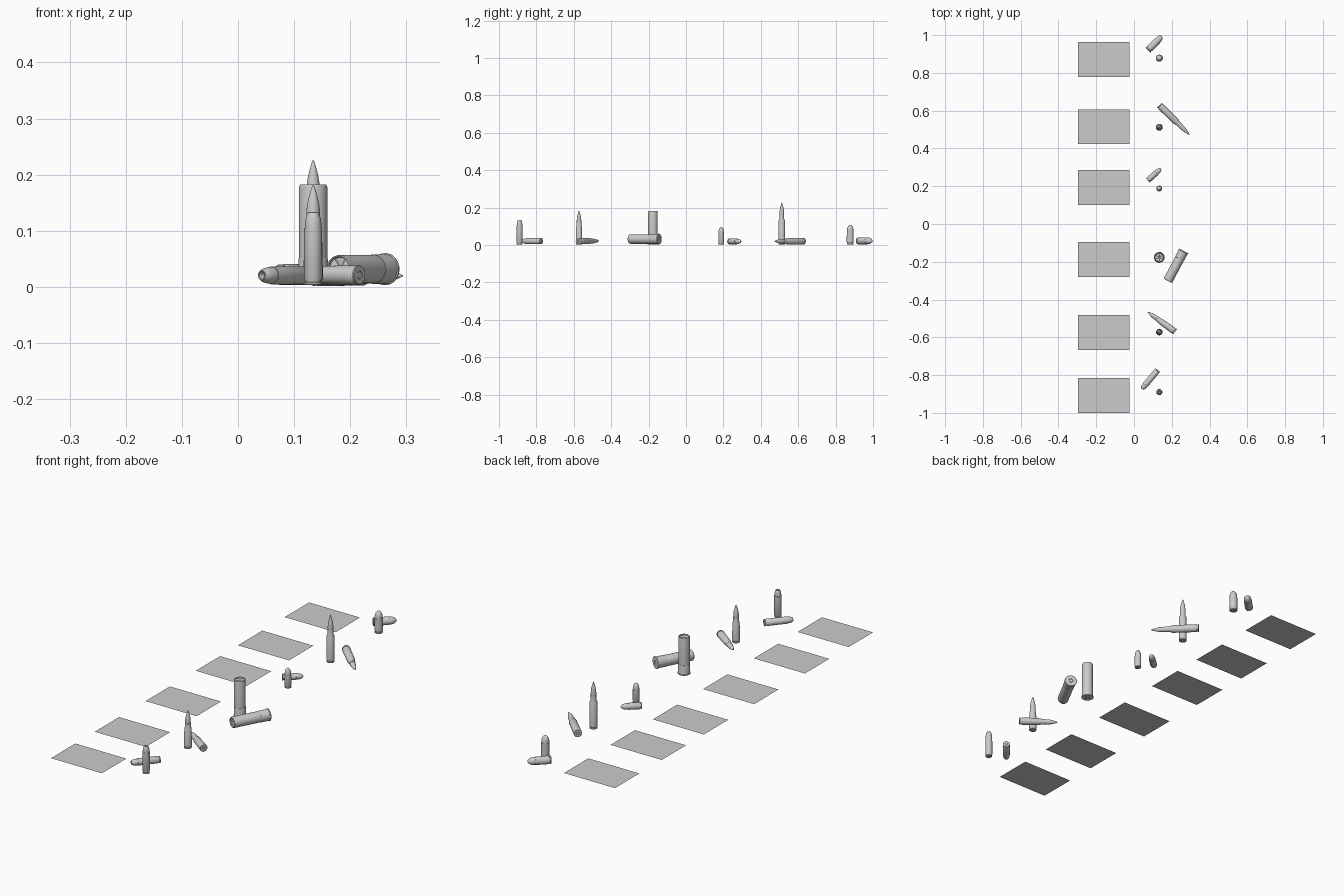
import bpy, bmesh, math
from mathutils import Vector

if "Cube" in bpy.data.objects:
    bpy.data.objects.remove(bpy.data.objects["Cube"])

SEG = 48
STAND_X, LIFT = 0.134, 0.003


def lathe(name, profile, folds=None):
    """Revolve (r, z) points; folds maps a point index to a wave height."""
    folds = folds or {}
    bm = bmesh.new()
    rings = []
    for i, (r, z) in enumerate(profile):
        if r < 1e-6:
            rings.append([bm.verts.new((0, 0, z))])
            continue
        ring = []
        for s in range(SEG):
            a = 2 * math.pi * s / SEG
            dz = folds.get(i, 0) * abs(math.cos(3 * a))
            ring.append(bm.verts.new((r * math.cos(a), r * math.sin(a), z + dz)))
        rings.append(ring)
    for lo, hi in zip(rings, rings[1:]):
        for s in range(SEG):
            t = (s + 1) % SEG
            if len(lo) == 1:
                bm.faces.new((lo[0], hi[t], hi[s]))
            elif len(hi) == 1:
                bm.faces.new((lo[s], lo[t], hi[0]))
            else:
                bm.faces.new((lo[s], lo[t], hi[t], hi[s]))
    me = bpy.data.meshes.new(name)
    bm.to_mesh(me)
    bm.free()
    return me


def head(r, rim):
    """Base with primer recess, rim and extractor groove."""
    p = 0.4 * r
    return [(0, .0006), (p * .9, .0006), (p, 0.0012), (p * 1.08, 0), (rim - .0012, 0),
            (rim, .0012), (rim, .004), (r * .84, .0052), (r * .84, .0075), (r, .0125)]


def nose(r, z0, z1, tip, round_nose):
    """Bullet curve from radius r at z0 to radius tip at z1."""
    pts = []
    for i in range(13):
        t = math.sin(i / 12 * math.pi / 2) if round_nose else i / 12
        k = math.sqrt(max(0, 1 - t * t)) if round_nose else 1 - t ** 1.75
        pts.append((tip + (r - tip) * k, z0 + (z1 - z0) * t))
    return pts


def pistol(r, mouth, length, br):
    return (head(r, r - .0003) + [(r * .985, mouth), (br, mouth + .0002), (br, mouth + .005)]
            + nose(br, mouth + .005, length, 0, True)[1:])


def rifle(r, sh_r, sh_z, neck_r, neck_z, mouth, length):
    br = neck_r - .001
    return (head(r, r - .0002) + [(sh_r, sh_z), (neck_r, neck_z), (neck_r, mouth), (br, mouth + .0002)]
            + nose(br, mouth + .008, length, .0012, False) + [(0, length + .0003)])


# Hollow-point magnum round
mag = head(.0162, .0160) + [(.0160, .102), (.0148, .1022), (.0146, .110), (.0135, .118),
                            (.0115, .125), (.009, .1295), (.0078, .130), (.0066, .1292),
                            (.004, .118), (0, .116)]
# Shotgun shell with brass head and folded crimp
R = .0252
shell = [(0, .001), (.008, .001), (.009, .0018), (.010, 0), (.0275, 0), (.0285, .001),
         (.0285, .004), (.0265, .005), (.0262, .007), (.0262, .046), (.0258, .0475), (R, .0478),
         (R, .174), (.0246, .1775), (.0232, .179), (.0215, .178), (.0205, .174),
         (.012, .1715), (.004, .170), (0, .170)]

# name, profile, length, standing y, lying centre, pointing angle, lying radius
rounds = [
    ("hollow_point_round", mag, .130, -.89, (.084, -.823), 230, .0175),
    ("short_rifle_round", rifle(.0175, .0158, .094, .0132, .101, .120, .178),
     .178, -.572, (.145, -.518), 144, .018),
    ("shotgun_shell", shell, .179, -.177, (.221, -.222), 242, .0285),
    ("small_pistol_round", pistol(.0155, .060, .093, .0140),
     .093, .188, (.108, .262), 42, .0158),
    ("long_rifle_round", rifle(.0182, .0176, .123, .0132, .135, .159, .2225),
     .2225, .512, (.214, .551), -44.4, .0168),
    ("large_pistol_round", pistol(.0187, .070, .104, .0175),
     .104, .878, (.111, .957), 45, .0188),
]


def place(name, me, loc, rot=(0, 0, 0)):
    ob = bpy.data.objects.new(name, me)
    bpy.context.collection.objects.link(ob)
    ob.location, ob.rotation_euler = loc, rot
    return ob


for name, prof, length, y, c, ang, lie_r in rounds:
    folds = {len(prof) - 3: .003, len(prof) - 2: .0015} if name == "shotgun_shell" else None
    me = lathe(name, prof, folds)
    # Upright copy
    up = place(name + "_standing", me, (STAND_X, y, LIFT))
    bpy.ops.object.select_all(action='DESELECT')
    up.select_set(True)
    bpy.context.view_layer.objects.active = up
    bpy.ops.object.shade_smooth_by_angle(angle=math.radians(30))
    # Copy lying on its side
    a = math.radians(ang)
    d = Vector((math.cos(a), math.sin(a), 0))
    base = Vector((c[0], c[1], lie_r + LIFT)) - d * length / 2
    place(name + "_lying", me, base, (0, math.pi / 2, a))

# Flat cards beside each pair
for i, cy in enumerate((-.907, -.574, -.188, .194, .515, .870)):
    bm = bmesh.new()
    bm.faces.new([bm.verts.new((sx * .136, sy * .0925, 0))
                  for sx, sy in ((-1, -1), (1, -1), (1, 1), (-1, 1))])
    me = bpy.data.meshes.new("label_card")
    bm.to_mesh(me)
    bm.free()
    place(f"label_card_{i + 1}", me, (-.160, cy, 0))
